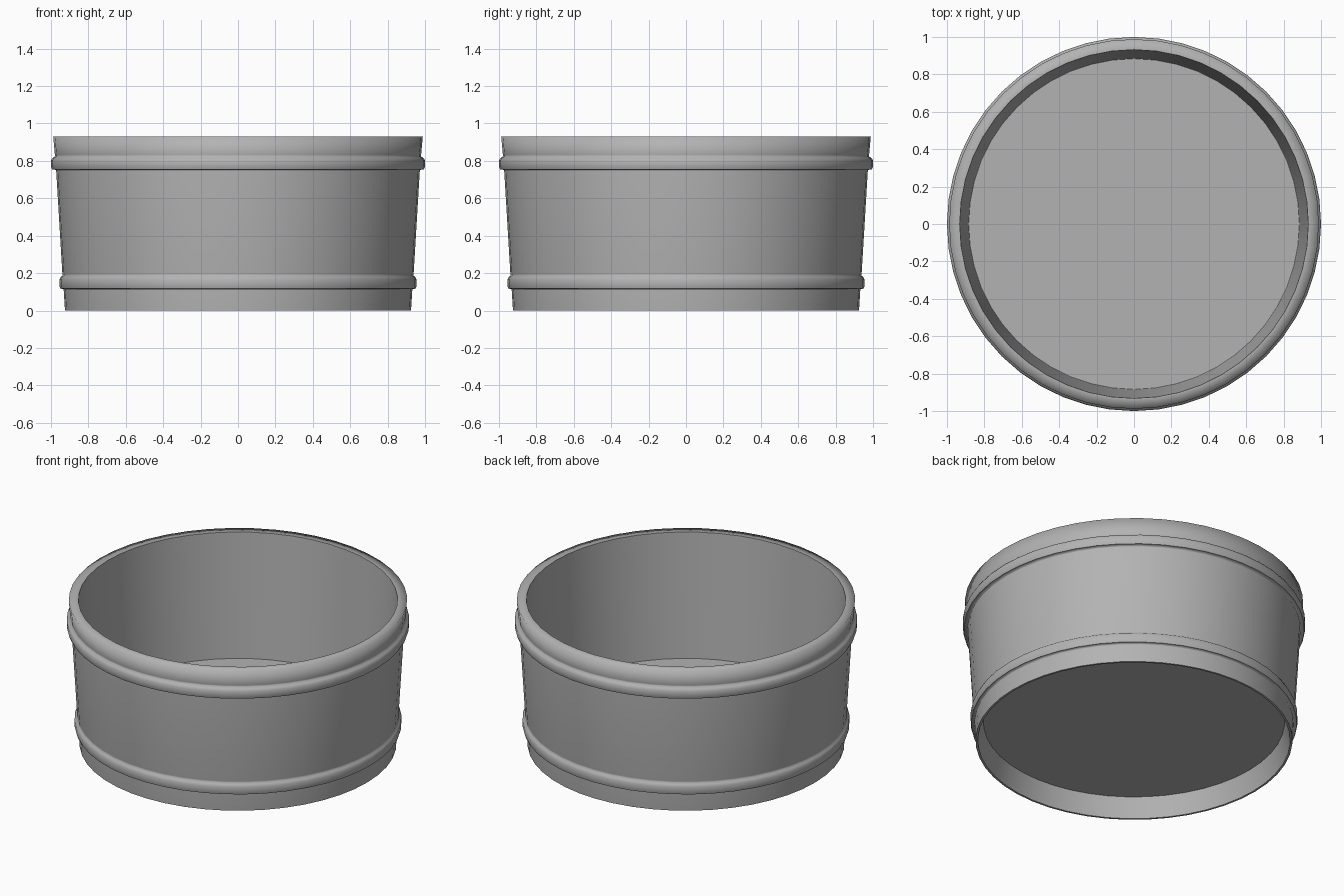
import bpy, bmesh
from math import tau

if "Cube" in bpy.data.objects:
    bpy.data.objects.remove(bpy.data.objects["Cube"])

SIDES = 48


def lathe(name, profile, creases, colour):
    """Spin a (radius, height) profile around z; creases are the sharp rings."""
    bm = bmesh.new()
    verts = [bm.verts.new((r, 0, z)) for r, z in profile]
    edges = [bm.edges.new(pair) for pair in zip(verts, verts[1:])]
    bmesh.ops.spin(bm, geom=verts + edges, cent=(0, 0, 0), axis=(0, 0, 1),
                   angle=tau, steps=SIDES, use_duplicate=False)
    bmesh.ops.remove_doubles(bm, verts=bm.verts, dist=1e-4)
    bmesh.ops.recalc_face_normals(bm, faces=bm.faces)
    for face in bm.faces:
        face.smooth = True
    for edge in bm.edges:
        edge.smooth = not any(
            all(abs(v.co.z - z) < 1e-4 and abs(v.co.xy.length - r) < 1e-4 for v in edge.verts)
            for r, z in creases)
    mesh = bpy.data.meshes.new(name)
    bm.to_mesh(mesh)
    bm.free()
    mat = bpy.data.materials.new("dark grey")
    mat.diffuse_color = colour
    mat.use_nodes = True
    mat.node_tree.nodes["Principled BSDF"].inputs["Base Color"].default_value = mat.diffuse_color
    mesh.materials.append(mat)
    obj = bpy.data.objects.new(name, mesh)
    bpy.context.collection.objects.link(obj)
    return obj


def band(z, r, reach):
    """Raised hoop on the outer wall: creased underside, softened top."""
    return [(r, z - 0.006), (r, z), (r + reach * 0.8, z + 0.002), (r + reach, z + 0.018),
            (r + reach, z + 0.05), (r + reach * 0.7, z + 0.064), (r + 0.006, z + 0.072),
            (r + 0.007, z + 0.08)]


# Round tub: floor underside, foot recess, banded outer wall, rim, inner wall, floor
foot = [(0, 0.128), (0.88, 0.128), (0.912, 0.0), (0.925, 0.0)]
low_band = band(0.115, 0.932, 0.023)
high_band = band(0.752, 0.972, 0.028)
rim = [(0.988, 0.93), (0.932, 0.93), (0.884, 0.138), (0, 0.138)]
creases = foot[1:] + [low_band[2], high_band[2]] + rim[1:3]
lathe("tub", foot + low_band + high_band + rim, creases, (0.45, 0.45, 0.45, 1))
